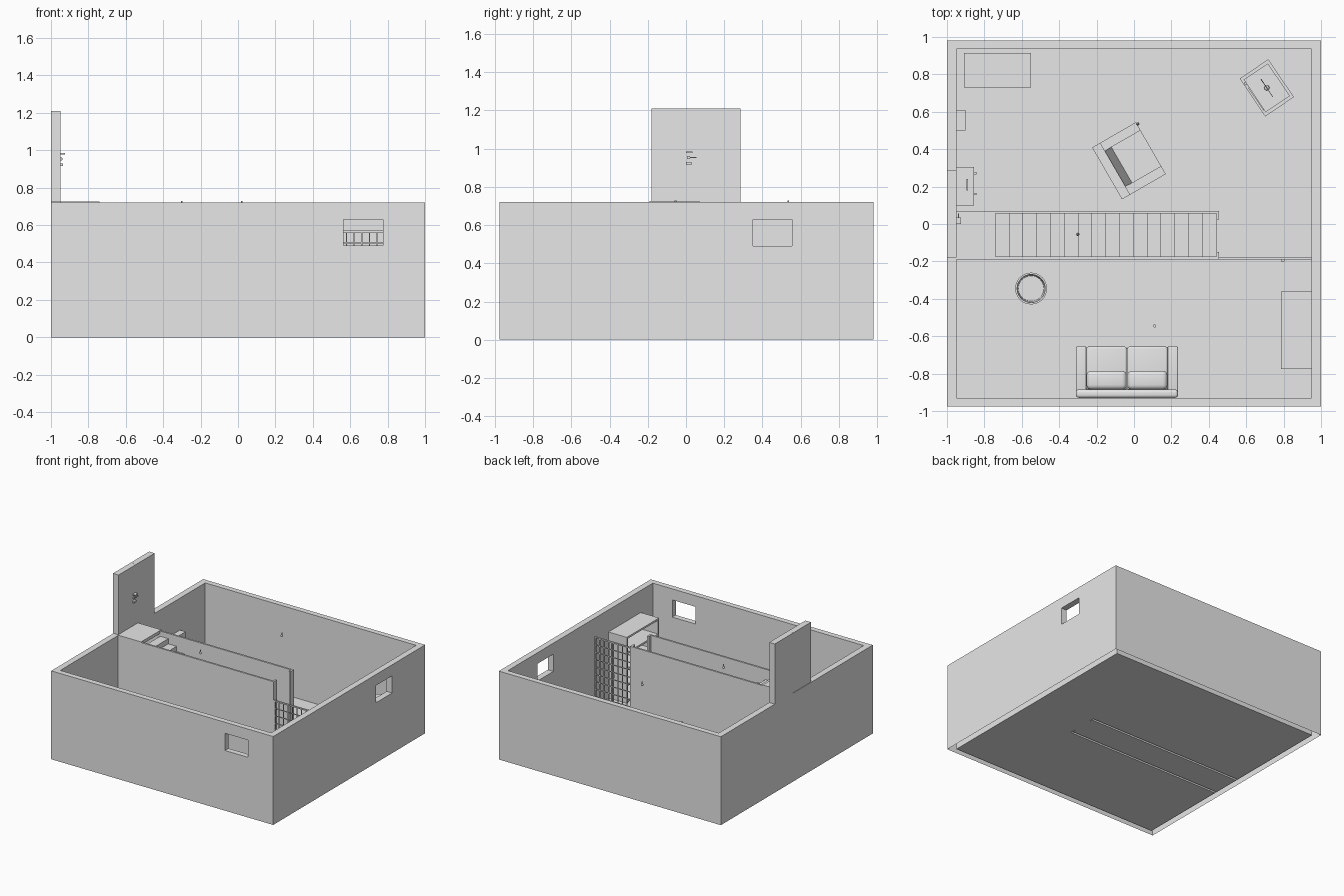
import bpy, bmesh, math
from mathutils import Matrix

cube = bpy.data.objects.get("Cube")
if cube:
    bpy.data.objects.remove(cube, do_unlink=True)

grey = bpy.data.materials.new("plain_grey")
grey.use_nodes = True
grey.diffuse_color = (0.8, 0.8, 0.8, 1)
grey.node_tree.nodes["Principled BSDF"].inputs["Base Color"].default_value = grey.diffuse_color


def finish(name, bm):
    mesh = bpy.data.meshes.new(name)
    bm.to_mesh(mesh)
    bm.free()
    mesh.materials.append(grey)
    obj = bpy.data.objects.new(name, mesh)
    bpy.context.collection.objects.link(obj)
    return obj


def boxes(name, *spans, open_base=False, bevel=0):
    """One object made of boxes given as (x0, x1, y0, y1, z0, z1)."""
    bm = bmesh.new()
    for x0, x1, y0, y1, z0, z1 in spans:
        m = Matrix.Translation(((x0 + x1) / 2, (y0 + y1) / 2, (z0 + z1) / 2))
        bmesh.ops.create_cube(bm, size=1, matrix=m @ Matrix.Diagonal((x1 - x0, y1 - y0, z1 - z0, 1)))
    if open_base:
        drop_base(bm)
    obj = finish(name, bm)
    if bevel:
        mod = obj.modifiers.new("Bevel", "BEVEL")
        mod.width, mod.segments = bevel, 4
        for p in obj.data.polygons:
            p.use_smooth = True
    return obj


def drop_base(bm):
    bm.normal_update()
    low = [f for f in bm.faces if f.normal.z < -0.9 and f.calc_center_median().z < 0.01]
    bmesh.ops.delete(bm, geom=low, context="FACES")


def lathe(name, profile, x, y, steps=32):
    bm = bmesh.new()
    verts = [bm.verts.new((r, 0, z)) for r, z in profile]
    edges = [bm.edges.new(pair) for pair in zip(verts, verts[1:])]
    bmesh.ops.spin(bm, geom=verts + edges, cent=(0, 0, 0), axis=(0, 0, 1), angle=math.tau, steps=steps)
    bmesh.ops.remove_doubles(bm, verts=bm.verts, dist=0.0001)
    bmesh.ops.recalc_face_normals(bm, faces=bm.faces)
    obj = finish(name, bm)
    obj.location = (x, y, 0)
    for p in obj.data.polygons:
        p.use_smooth = abs(p.normal.z) < 0.7
    return obj


def place(objs, x, y, degrees):
    for obj in objs:
        obj.location = (x, y, 0)
        obj.rotation_euler.z = math.radians(degrees)


# Outer walls, hollow underneath, with two window openings
TOP = 0.72
walls = boxes("outer_walls", (-1, 1, -0.975, 0.98, 0, TOP))
cutters = [boxes("room_cutter", (-0.95, 0.95, -0.93, 0.935, -1, 2)),
           boxes("front_window_cutter", (0.565, 0.775, -1.1, -0.9, 0.49, 0.63)),
           boxes("side_window_cutter", (0.9, 1.1, 0.35, 0.555, 0.49, 0.63))]
for cutter in cutters:
    mod = walls.modifiers.new("Cut", "BOOLEAN")
    mod.operation, mod.solver, mod.object = "DIFFERENCE", "EXACT", cutter
    cutter.hide_render = True
bpy.context.view_layer.update()
cut = bpy.data.meshes.new_from_object(walls.evaluated_get(bpy.context.evaluated_depsgraph_get()))
walls.modifiers.clear()
bm = bmesh.new()
bm.from_mesh(cut)
drop_base(bm)
bm.to_mesh(walls.data)
bm.free()
for cutter in cutters:
    bpy.data.objects.remove(cutter, do_unlink=True)

# Floor panels leaving slots beneath the two stair walls
bm = bmesh.new()
for x0, x1, y0, y1 in ((-0.95, 0.95, -0.93, -0.19), (-0.95, 0.95, -0.175, 0.055),
                       (-0.95, 0.95, 0.07, 0.935), (0.455, 0.95, -0.19, -0.175),
                       (0.455, 0.95, 0.055, 0.07)):
    bm.faces.new([bm.verts.new((x, y, 0.002)) for x, y in ((x0, y0), (x1, y0), (x1, y1), (x0, y1))])
finish("floor", bm)

# Stair walls with short returns at the open end
for name, y0, r0, r1 in (("back_stair_wall", 0.055, 0.025, 0.055), ("front_stair_wall", -0.19, -0.175, -0.15)):
    boxes(name, (-0.95, 0.455, y0, y0 + 0.015, 0, TOP), open_base=True)
    boxes(name + "_return", (0.44, 0.455, r0, r1, 0, TOP))

# Landing and stairs
boxes("landing", (-0.95, -0.74, -0.19, 0.07, 0.70, 0.725))
STEPS = 16
run, rise = 1.18 / STEPS, TOP / (STEPS + 1)
boxes("stairs", *[(-0.74 + i * run, -0.74 + (i + 1) * run, -0.175, 0.055, 0.003, TOP - (i + 1) * rise)
                  for i in range(STEPS)])

# Door and upper wall over the landing
boxes("door", (-1, -0.95, -0.18, 0.05, 0.723, 1.21))
boxes("upper_wall", (-1, -0.95, 0.051, 0.285, TOP, 1.21))
boxes("door_locks", (-0.95, -0.935, 0, 0.03, 0.915, 0.93), (-0.95, -0.94, 0.005, 0.02, 0.945, 0.96),
      (-0.942, -0.935, 0.01, 0.055, 0.95, 0.957), (-0.95, -0.925, 0, 0.035, 0.978, 0.985))

# Wire fence with gate
bars = [(0.455 + i * 0.0407, 0.461 + i * 0.0407, -0.187, -0.181, 0.01, 0.565) for i in range(13)]
bars += [(0.455, 0.95, -0.187, -0.181, z / 100, z / 100 + 0.006) for z in range(2, 57, 6)]
bars += [(0.455, 0.95, -0.19, -0.178, 0.56, 0.57)]
bars += [(x, x + 0.01, -0.19, -0.178, 0.003, 0.57) for x in (0.455, 0.79, 0.94)]
boxes("wire_fence", *bars)
boxes("gate_latch", (0.785, 0.805, -0.2, -0.19, 0.27, 0.3))

# Bookshelf on the left wall
shelf = [(0.785, 0.95, y, y + 0.015, 0.003, 0.54) for y in (-0.775, -0.375)]
shelf += [(0.785, 0.95, -0.76, -0.375, z, z + 0.015) for z in (0.01, 0.14, 0.27, 0.4, 0.525)]
boxes("bookshelf", *shelf, (0.94, 0.95, -0.76, -0.375, 0.003, 0.54))

# Sofa
boxes("sofa_base", (-0.255, 0.18, -0.92, -0.665, 0.02, 0.09), bevel=0.006)
boxes("sofa_back", (-0.31, 0.235, -0.929, -0.885, 0.01, 0.27), bevel=0.015)
for side, x in (("right", -0.31), ("left", 0.18)):
    boxes(side + "_sofa_arm", (x, x + 0.055, -0.9, -0.655, 0.01, 0.18), bevel=0.006)
for side, x in (("right", -0.254), ("left", -0.036)):
    boxes(side + "_seat_cushion", (x, x + 0.215, -0.885, -0.656, 0.09, 0.13), bevel=0.01)
    boxes(side + "_back_cushion", (x, x + 0.215, -0.885, -0.785, 0.13, 0.24), bevel=0.025)

# Waste bin
lathe("round_bin", [(0, 0.003), (0.075, 0.003), (0.085, 0.2), (0.075, 0.2), (0.068, 0.015), (0, 0.015)], -0.55, -0.345)

# Armchair with a sloping back
chair = [boxes("armchair_seat", (-0.06, 0.135, -0.11, 0.11, 0.01, 0.12)),
         boxes("armchair_back", (-0.135, -0.085, -0.16, 0.16, 0.01, 0.27))]
for side, y in (("right", -0.16), ("left", 0.11)):
    chair.append(boxes(side + "_armchair_arm", (-0.085, 0.135, y, y + 0.05, 0.01, 0.18)))
bm = bmesh.new()
ends = [[bm.verts.new((x, y, z)) for x, z in ((-0.085, 0.12), (-0.045, 0.12), (-0.085, 0.26))] for y in (-0.11, 0.11)]
bm.faces.new(ends[0])
bm.faces.new(ends[1])
for i in range(3):
    j = (i + 1) % 3
    bm.faces.new((ends[0][i], ends[0][j], ends[1][j], ends[1][i]))
bmesh.ops.recalc_face_normals(bm, faces=bm.faces)
chair.append(finish("armchair_back_wedge", bm))
place(chair, -0.027, 0.338, 30)

# Television with aerial, on a stand
tv = [boxes("television_stand", (-0.0925, 0.0925, -0.122, 0.122, 0.003, 0.13)),
      boxes("television", (-0.078, 0.078, -0.105, 0.105, 0.13, 0.29)),
      boxes("television_screen", (-0.083, -0.078, -0.09, 0.055, 0.15, 0.27)),
      boxes("television_knobs", (-0.088, -0.078, 0.075, 0.09, 0.24, 0.255), (-0.088, -0.078, 0.075, 0.09, 0.2, 0.215)),
      lathe("aerial_base", [(0.014, 0.29), (0.012, 0.3), (0, 0.302)], 0, 0, 12)]
for i, tilt in enumerate((-1, 1)):
    bm = bmesh.new()
    bmesh.ops.create_cube(bm, size=1, matrix=Matrix.Translation((0, 0, 0.3)) @ Matrix.Rotation(tilt * 0.6, 4, "X")
                          @ Matrix.Translation((0, 0, 0.05)) @ Matrix.Diagonal((0.004, 0.004, 0.1, 1)))
    tv.append(finish(f"aerial_rod_{i + 1}", bm))
place(tv, 0.71, 0.728, 34)

# Chest, cabinet and fuse box along the right and back walls
boxes("chest", (-0.91, -0.55, 0.73, 0.915, 0.003, 0.2))
boxes("cabinet", (-0.95, -0.855, 0.1, 0.305, 0.003, 0.3))
boxes("cabinet_knobs", *[(-0.855, -0.843, y, y + 0.012, 0.2, 0.212) for y in (0.155, 0.265)])
boxes("cabinet_handle", (-0.895, -0.888, 0.18, 0.24, 0.3, 0.31))
boxes("fuse_box", (-0.95, -0.9, 0.5, 0.61, 0.33, 0.46))

# Hanging bulbs and a floor drain
for i, (x, y) in enumerate(((-0.3, -0.055), (0.02, 0.535))):
    lathe(f"hanging_bulb_{i + 1}", [(0, 0.69), (0.008, 0.696), (0.009, 0.705), (0.004, 0.715), (0.004, 0.728), (0, 0.728)], x, y, 12)
lathe("floor_drain", [(0.008, 0.003), (0.008, 0.012), (0, 0.012)], 0.11, -0.545, 12)
